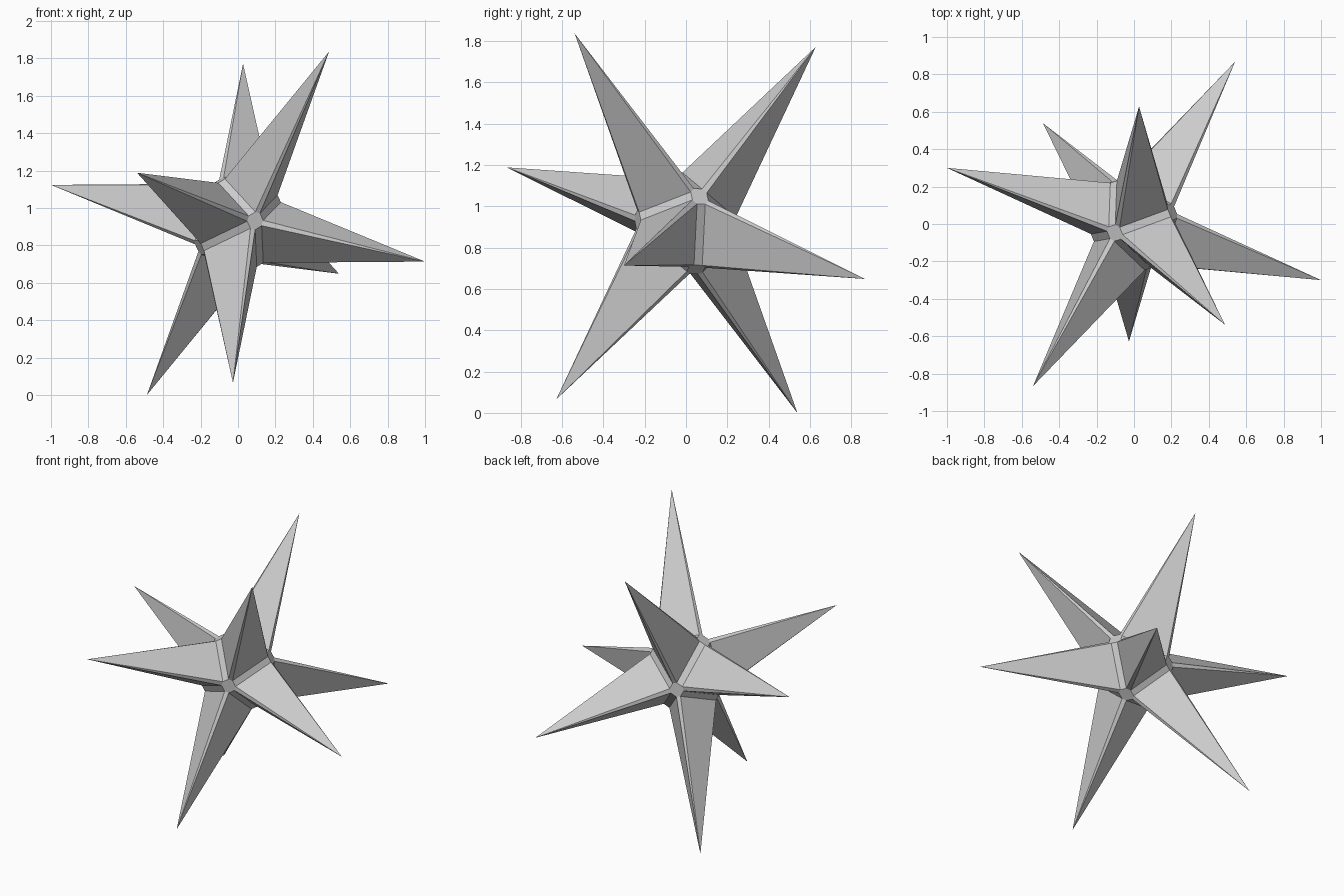
import bpy, bmesh
from math import copysign
from itertools import permutations, product
from mathutils import Matrix, Vector

if "Cube" in bpy.data.objects:
    bpy.data.objects.remove(bpy.data.objects["Cube"])

# Three independent spike tips (relative to the centre); they define slightly skewed cube axes
E1 = Vector((1.0, -0.30, -0.205))
E2 = Vector((-0.54, -0.867, 0.27))
E3 = Vector((0.027, 0.628, 0.853))
axes = ((E1 + E2) / 2, (E1 + E3) / 2, (E2 + E3) / 2)
basis = Matrix(axes).transposed()
centre = Vector((0, 0, axes[0].z + axes[1].z + axes[2].z))

# Core: octahedron with bevelled edges and cut corners
R, B, A = 0.40, 0.066, 0.034
bm = bmesh.new()
for p in permutations((R, B, A)):
    for s in product((1, -1), repeat=3):
        bm.verts.new([c * k for c, k in zip(p, s)])
bmesh.ops.convex_hull(bm, input=bm.verts[:])
bmesh.ops.dissolve_limit(bm, angle_limit=0.03, verts=bm.verts[:], edges=bm.edges[:])

# Spikes: pull each of the eight six-sided faces out to a corner of the cube
hexes = [f for f in bm.faces if len(f.verts) == 6]
tips = bmesh.ops.poke(bm, faces=hexes)["verts"]
for v in tips:
    v.co = [copysign(1, c) for c in v.co]

# Tilt into place
for v in bm.verts:
    v.co = basis @ v.co + centre
bmesh.ops.recalc_face_normals(bm, faces=bm.faces[:])

mesh = bpy.data.meshes.new("spiked_star")
bm.to_mesh(mesh)
bm.free()
bpy.context.collection.objects.link(bpy.data.objects.new("spiked_star", mesh))
